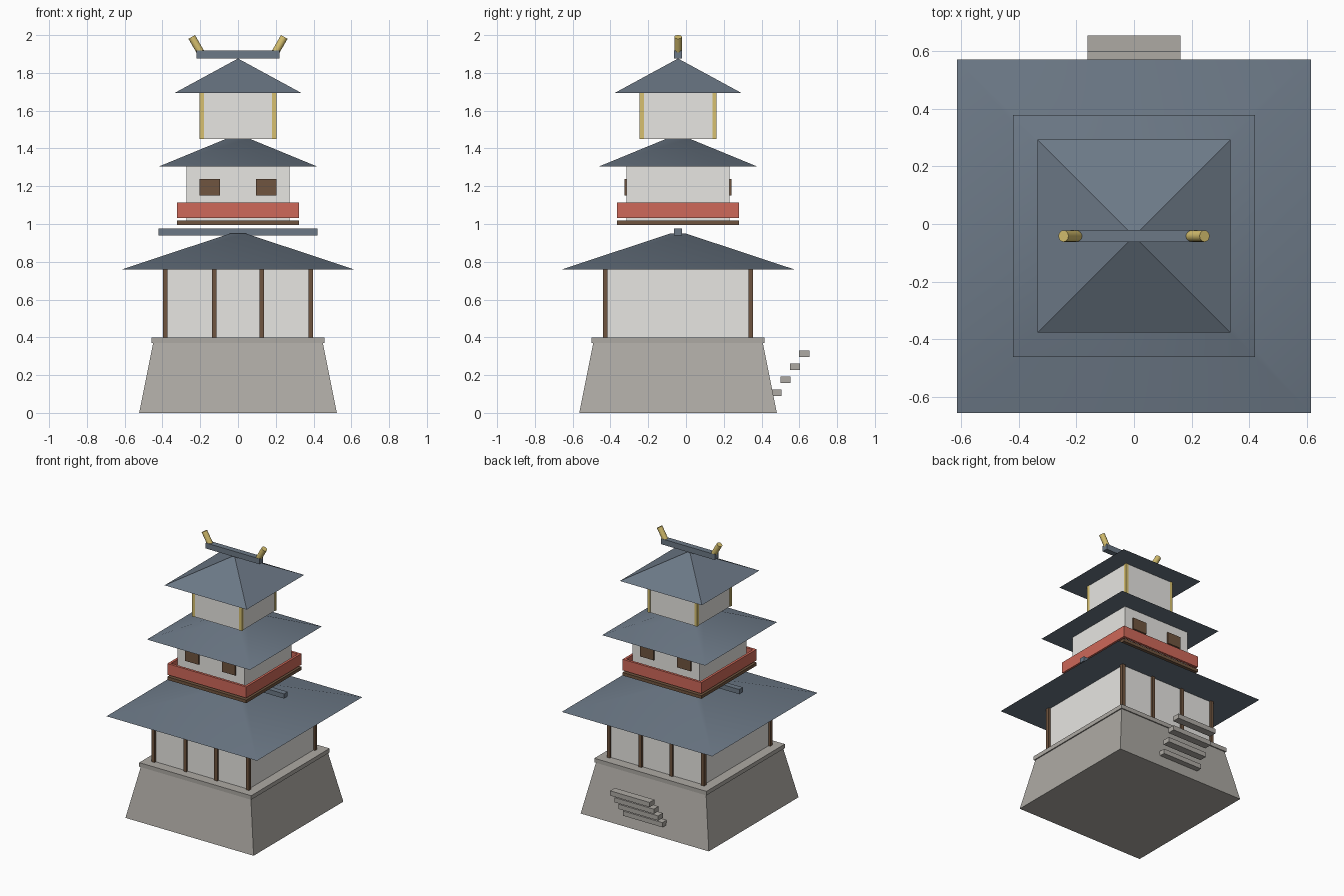
import bpy, math

if "Cube" in bpy.data.objects:
    bpy.data.objects.remove(bpy.data.objects["Cube"])

CY = -0.042  # tower axis; the stair makes up the rest of the depth

def mat(name, c):
    m = bpy.data.materials.new(name)
    m.diffuse_color = (*c, 1)
    m.use_nodes = True
    m.node_tree.nodes["Principled BSDF"].inputs["Base Color"].default_value = m.diffuse_color
    return m

STONE = mat("stone", (0.42, 0.40, 0.37))
PLASTER = mat("plaster", (0.80, 0.79, 0.76))
TILE = mat("tile", (0.15, 0.19, 0.24))
WOOD = mat("wood", (0.16, 0.09, 0.05))
RED = mat("red", (0.62, 0.14, 0.10))
GOLD = mat("gold", (0.68, 0.53, 0.16))

def finish(name, verts, faces, m):
    me = bpy.data.meshes.new(name)
    me.from_pydata(verts, [], faces)
    me.materials.append(m)
    ob = bpy.data.objects.new(name, me)
    bpy.context.collection.objects.link(ob)
    return ob

def frustum(name, h0, z0, h1, z1, m):
    """Square tapered block on the tower axis."""
    c = [(-1, -1), (1, -1), (1, 1), (-1, 1)]
    if h1 == 0:
        v = [(x * h0, CY + y * h0, z0) for x, y in c] + [(0, CY, z1)]
        f = [(3, 2, 1, 0)] + [(i, (i + 1) % 4, 4) for i in range(4)]
    else:
        v = [(x * h, CY + y * h, z) for h, z in ((h0, z0), (h1, z1)) for x, y in c]
        f = [(3, 2, 1, 0), (4, 5, 6, 7)]
        f += [(i, (i + 1) % 4, (i + 1) % 4 + 4, i + 4) for i in range(4)]
    return finish(name, v, f, m)

def box(name, x, y, z0, z1, sx, sy, m):
    """Box centred at x, y (y relative to the tower axis)."""
    ob = frustum(name, 0.5, z0, 0.5, z1, m)
    for v in ob.data.vertices:
        v.co.x = x + v.co.x * sx
        v.co.y = CY + y + (v.co.y - CY) * sy
    return ob

def roof(name, *a):
    ob = frustum(name, *a, TILE)
    bpy.context.view_layer.objects.active = ob
    ob.select_set(True)
    bpy.ops.object.shade_smooth_by_angle(angle=math.radians(33))
    ob.select_set(False)

# Stone base and cap
frustum("stone_base", 0.523, 0, 0.449, 0.37, STONE)
frustum("base_cap", 0.457, 0.37, 0.457, 0.40, STONE)

# Stair treads at the back
for i in range(4):
    z = 0.107 + i * 0.0687
    box("stair_tread", 0, 0.519 + i * 0.05, z - 0.0175, z + 0.0175, 0.322, 0.055, STONE)

# Ground storey with timber posts front and back
frustum("lower_walls", 0.383, 0.40, 0.383, 0.765, PLASTER)
for y in (-0.385, 0.385):
    for x in (-0.385, -0.126, 0.126, 0.385):
        box("timber_post", x, y, 0.40, 0.765, 0.025, 0.025, WOOD)
roof("lower_roof", 0.614, 0.76, 0.04, 0.95)
box("lower_ridge", 0, 0, 0.94, 0.975, 0.84, 0.042, TILE)

# Middle storey: balcony, railing, walls, windows
frustum("balcony_floor", 0.322, 0.995, 0.322, 1.018, WOOD)
for s in (-1, 1):
    box("railing_long", 0, s * 0.313, 1.033, 1.115, 0.644, 0.018, RED)
    box("railing_side", s * 0.313, 0, 1.033, 1.115, 0.018, 0.608, RED)
frustum("middle_walls", 0.273, 1.01, 0.273, 1.31, PLASTER)
for x in (-0.15, 0.15):
    for y in (-0.273, 0.273):
        box("window", x, y, 1.152, 1.237, 0.11, 0.02, WOOD)
roof("middle_roof", 0.42, 1.304, 0.06, 1.452)

# Top storey with gilded corners
frustum("upper_walls", 0.2, 1.45, 0.2, 1.70, PLASTER)
for x in (-0.192, 0.192):
    for y in (-0.192, 0.192):
        box("gilded_corner", x, y, 1.45, 1.70, 0.022, 0.022, GOLD)
roof("upper_roof", 0.335, 1.694, 0, 1.876)
box("top_ridge", 0, 0, 1.877, 1.918, 0.44, 0.042, TILE)

# Ridge-end ornaments leaning outwards
for s in (-1, 1):
    bpy.ops.mesh.primitive_cylinder_add(vertices=16, radius=0.02, depth=0.1,
        location=(s * 0.22, CY, 1.947), rotation=(0, s * math.radians(30), 0))
    o = bpy.context.object
    o.name = "ridge_ornament"
    o.data.materials.append(GOLD)
    bpy.ops.object.shade_smooth_by_angle()
